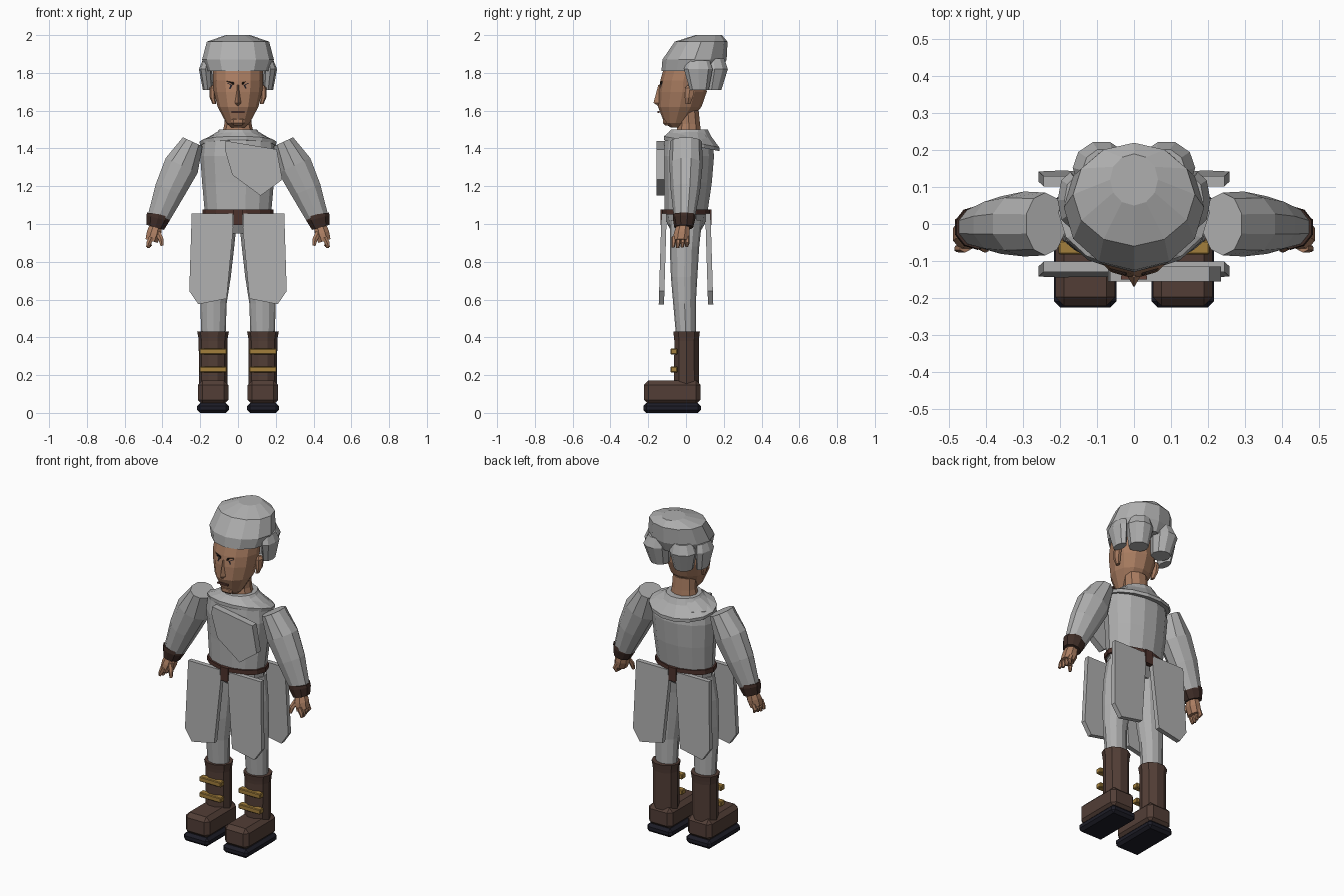
import bpy, bmesh, math
from mathutils import Vector


def material(name, rgb):
    m = bpy.data.materials.new(name)
    m.diffuse_color = (*rgb, 1)
    return m


CLOTH = material("grey_cloth", (0.43, 0.43, 0.43))
SKIN = material("skin", (0.40, 0.205, 0.12))
BOOT = material("boot_leather", (0.085, 0.048, 0.037))
BELT = material("belt_leather", (0.075, 0.032, 0.025))
CUFF = material("cuff_leather", (0.05, 0.026, 0.02))
SOLE = material("sole_rubber", (0.012, 0.012, 0.02))
GOLD = material("gold_strap", (0.36, 0.21, 0.045))
DARK = material("brow_hair", (0.02, 0.012, 0.01))
LIP = material("lip", (0.13, 0.055, 0.04))


def finish(bm, name, mat):
    bmesh.ops.recalc_face_normals(bm, faces=bm.faces[:])
    me = bpy.data.meshes.new(name)
    bm.to_mesh(me)
    bm.free()
    me.materials.append(mat)
    ob = bpy.data.objects.new(name, me)
    bpy.context.collection.objects.link(ob)
    return ob


def skin_rings(name, mat, rings):
    """Join closed rings of points into a capped tube."""
    bm = bmesh.new()
    rows = [[bm.verts.new(p) for p in r] for r in rings]
    n = len(rows[0])
    for a, b in zip(rows, rows[1:]):
        for i in range(n):
            j = (i + 1) % n
            bm.faces.new((a[i], a[j], b[j], b[i]))
    bm.faces.new(rows[0][::-1])
    bm.faces.new(rows[-1])
    return finish(bm, name, mat)


def loft(name, mat, rings, n=12):
    """Upright loft; each ring is (z, cx, cy, rx, ry[, rise towards the back])."""
    out = []
    for z, cx, cy, rx, ry, *t in rings:
        rise = t[0] if t else 0
        angs = [2 * math.pi * i / n for i in range(n)]
        out.append([(cx + rx * math.cos(a), cy + ry * math.sin(a),
                     z + rise * math.sin(a)) for a in angs])
    return skin_rings(name, mat, out)


def limb(name, mat, path, n=10):
    """Tube in the xz direction; each point is (x, y, z, radius, depth radius)."""
    pts = [Vector(p[:3]) for p in path]
    out = []
    for i, p in enumerate(path):
        d = (pts[min(i + 1, len(pts) - 1)] - pts[max(i - 1, 0)]).normalized()
        v = Vector((0, 1, 0))
        u = d.cross(v).normalized()
        angs = [2 * math.pi * (k + 0.5) / n for k in range(n)]
        out.append([pts[i] + u * p[3] * math.cos(a) + v * p[4] * math.sin(a) for a in angs])
    return skin_rings(name, mat, out)


def plate(name, mat, outline, y0, y1, lean=0.0):
    """Extrude an (x, z) outline from y0 to y1, leaning outward going down."""
    top = max(z for _, z in outline)
    return skin_rings(name, mat, [[(x, y + lean * (top - z), z) for x, z in outline]
                                  for y in (y0, y1)])


def box(name, mat, lo, hi, bevel=0.0):
    bm = bmesh.new()
    bmesh.ops.create_cube(bm, size=1)
    for v in bm.verts:
        v.co = [lo[i] + (v.co[i] + 0.5) * (hi[i] - lo[i]) for i in range(3)]
    if bevel:
        bmesh.ops.bevel(bm, geom=bm.edges[:], offset=bevel, segments=1, affect='EDGES')
    return finish(bm, name, mat)


# Torso, shoulder cape and pelvis
loft("tunic", CLOTH, [(1.05, 0, 0, .175, .115), (1.22, 0, .01, .19, .13),
                      (1.36, 0, .012, .2, .14), (1.44, 0, .012, .19, .13),
                      (1.5, 0, .018, .09, .09)], 14)
loft("shoulder_cape", CLOTH, [(1.415, 0, .03, .2, .15, -.03), (1.435, 0, .03, .205, .15, -.03),
                              (1.475, 0, .02, .12, .115, -.01), (1.5, 0, .018, .1, .1)], 14)
loft("pelvis", CLOTH, [(.95, 0, 0, .12, .07), (1.0, 0, 0, .17, .1), (1.06, 0, 0, .172, .11)])
loft("belt", BELT, [(1.05, 0, 0, .187, .128), (1.078, 0, 0, .187, .128)], 14)
for y in (-.12, .12):
    box("belt_tab", BELT, (-.025, y - .014, .995), (.025, y + .014, 1.078))
plate("chest_panel", CLOTH, [(-.065, 1.44), (.205, 1.395), (.235, 1.235), (.12, 1.15),
                             (-.03, 1.26), (-.07, 1.395)], -.156, -.115)

# Neck, head and face
loft("neck", SKIN, [(1.47, 0, .015, .085, .07), (1.53, 0, .015, .072, .062),
                    (1.6, 0, .01, .07, .06)], 10)
loft("head", SKIN, [(1.51, 0, -.055, .035, .025), (1.535, 0, -.055, .062, .06),
                    (1.62, 0, -.033, .108, .115), (1.7, 0, -.018, .128, .128),
                    (1.76, 0, -.014, .133, .122), (1.85, 0, .01, .13, .12)])
skin_rings("nose", SKIN, [[(-.01, -.13, 1.735), (.01, -.13, 1.735), (0, -.147, 1.735)],
                          [(-.024, -.13, 1.64), (.024, -.13, 1.64), (0, -.172, 1.642)],
                          [(-.016, -.125, 1.622), (.016, -.125, 1.622), (0, -.15, 1.626)]])
box("mouth", LIP, (-.035, -.15, 1.588), (.035, -.14, 1.597))
box("chin", SKIN, (-.036, -.122, 1.522), (.036, -.07, 1.565), .012)

# Cap crown
loft("cap_crown", CLOTH, [(1.81, 0, .03, .168, .16), (1.87, 0, .045, .19, .17),
                          (1.965, 0, .08, .165, .14), (2.0, 0, .12, .065, .07)])

for s in (1, -1):
    side = "left" if s > 0 else "right"

    # Eyes, brows and ears, following the side planes of the face
    for part, mat, outline in (
            ("eye", SOLE, [(.03, 1.735), (.055, 1.748), (.085, 1.738), (.08, 1.712),
                           (.062, 1.698), (.042, 1.708)]),
            ("brow", DARK, [(.02, 1.738), (.022, 1.75), (.06, 1.757), (.1, 1.766), (.1, 1.75)])):
        skin_rings(f"{side}_{part}", mat,
                   [[(s * x, y + x * .3 + max(0, x - .066) * 1.0, z) for x, z in outline]
                    for y in (-.145, -.138)])
    loft(f"{side}_ear", SKIN, [(1.635, s * .125, .01, .01, .015), (1.67, s * .135, .015, .015, .025),
                               (1.72, s * .135, .02, .016, .03), (1.735, s * .13, .02, .008, .015)], 6)

    # Cap flaps over the ears and the nape
    loft(f"{side}_ear_flap", CLOTH, [(1.71, s * .16, .07, .026, .05), (1.82, s * .172, .065, .035, .076),
                                     (1.865, s * .162, .065, .026, .06)], 8)
    loft(f"{side}_nape_flap", CLOTH, [(1.71, s * .08, .135, .055, .055), (1.82, s * .088, .152, .078, .073),
                                      (1.875, s * .08, .145, .06, .06)], 10)

    # Arm, cuff and hand
    limb(f"{side}_sleeve", CLOTH, [(s * .24, 0, 1.435, .06, .085), (s * .298, 0, 1.31, .098, .088),
                                   (s * .36, -.003, 1.18, .086, .078), (s * .42, -.008, 1.035, .062, .056)])
    limb(f"{side}_cuff", CUFF, [(s * .421, -.01, 1.052, .064, .058), (s * .424, -.01, 1.03, .066, .06),
                                (s * .438, -.012, .982, .05, .05)])
    limb(f"{side}_palm", SKIN, [(s * .432, -.015, 1.0, .034, .035), (s * .445, -.022, .95, .042, .045),
                                (s * .458, -.028, .91, .036, .045)], 8)
    for k in range(4):
        y = -.065 + .024 * k
        limb(f"{side}_finger", SKIN, [(s * .458, y, .93, .016, .012), (s * .472, y, .9, .015, .012),
                                      (s * (.462 + .006 * (3 - k)), y - .003, .873 + .004 * abs(k - 1), .008, .008)], 6)
    limb(f"{side}_thumb", SKIN, [(s * .425, -.045, .955, .017, .014), (s * .408, -.063, .92, .015, .013),
                                 (s * .402, -.07, .885, .009, .008)], 6)

    # Coat skirts, front and back
    skirt = [(s * x, z) for x, z in ((.03, 1.055), (.245, 1.055), (.258, .645), (.21, .575),
                                     (.06, .605), (.025, .98))]
    plate(f"{side}_front_skirt", CLOTH, skirt, -.13, -.102, -.03)
    plate(f"{side}_back_skirt", CLOTH, skirt, .102, .13, .03)

    # Leg
    loft(f"{side}_trouser", CLOTH, [(.4, s * .13, .0, .064, .052), (.58, s * .13, -.008, .07, .06),
                                    (.72, s * .12, -.01, .082, .07), (.88, s * .108, -.008, .088, .078),
                                    (1.02, s * .09, 0, .085, .085)])

    # Boot
    bx = s * .132
    loft(f"{side}_boot_shaft", BOOT, [(.12, bx, .003, .075, .07), (.38, bx, .003, .076, .068),
                                      (.4, bx, .003, .078, .07), (.43, bx, .003, .084, .074)], 10)
    box(f"{side}_boot_foot", BOOT, (bx - .081, -.222, .045), (bx + .081, .077, .172), .024)
    box(f"{side}_boot_sole", SOLE, (bx - .084, -.226, 0), (bx + .084, .079, .052), .016)
    for z in (.215, .31):
        box(f"{side}_boot_strap", GOLD, (bx - .073, -.082, z), (bx + .073, -.045, z + .03), .004)
